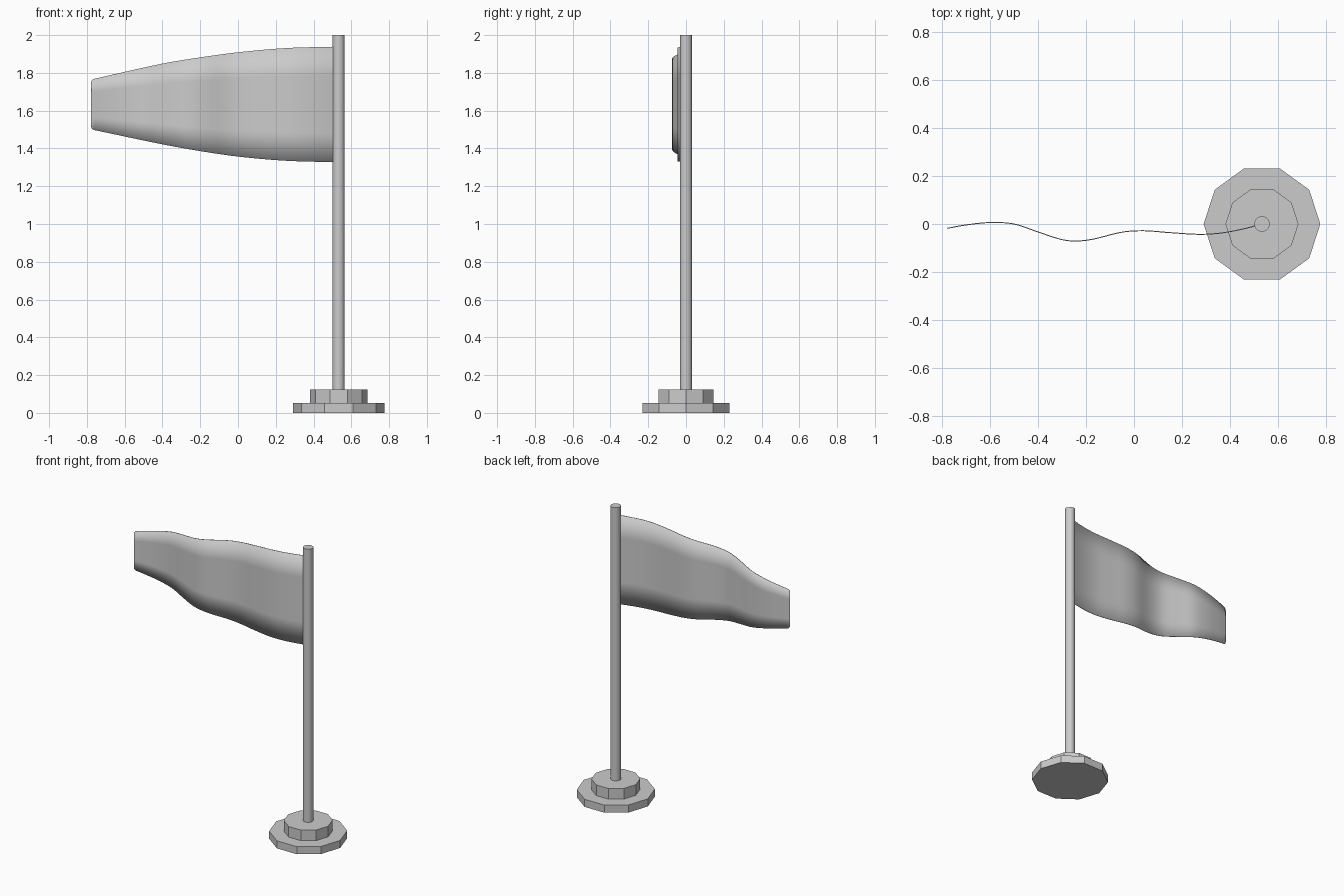
import bpy

if "Cube" in bpy.data.objects:
    bpy.data.objects.remove(bpy.data.objects["Cube"])

PX = 0.533  # pole axis


def cylinder(name, radius, z0, z1, sides, rot=0.0):
    bpy.ops.mesh.primitive_cylinder_add(
        vertices=sides, radius=radius, depth=z1 - z0,
        location=(PX, 0, (z0 + z1) / 2), rotation=(0, 0, rot))
    ob = bpy.context.object
    ob.name = name
    return ob


def spline(points, x):
    """Smooth cubic through (x, value) points sorted by x."""
    n = len(points)

    def slope(i):
        a, b = points[max(i - 1, 0)], points[min(i + 1, n - 1)]
        return (b[1] - a[1]) / (b[0] - a[0])

    i = 0
    while i < n - 2 and x > points[i + 1][0]:
        i += 1
    (x0, v0), (x1, v1) = points[i], points[i + 1]
    h = x1 - x0
    t = (x - x0) / h
    return ((2*t**3 - 3*t**2 + 1) * v0 + (t**3 - 2*t**2 + t) * h * slope(i)
            + (3*t**2 - 2*t**3) * v1 + (t**3 - t**2) * h * slope(i + 1))


# Stepped ten-sided base; a decagon's corner must lie on the x axis
quarter = 1.5707963
cylinder("base_lower", 0.243, 0.0, 0.052, 10, quarter)
cylinder("base_upper", 0.152, 0.052, 0.125, 10, quarter)

# Pole
cylinder("pole", 0.032, 0.12, 2.0, 32)
bpy.ops.object.shade_smooth_by_angle()

# Flag: wave seen from above, and its lower and upper outlines
wave = [(-0.778, -0.018), (-0.7, -0.004), (-0.6, 0.006), (-0.5, 0.0),
        (-0.4, -0.033), (-0.3, -0.065), (-0.24, -0.071), (-0.17, -0.063),
        (-0.05, -0.034), (0.04, -0.028), (0.15, -0.036), (0.27, -0.043),
        (0.35, -0.039), (0.43, -0.026), (0.52, -0.004)]
bottom = [(-0.76, 1.497), (-0.4, 1.422), (-0.2, 1.386), (0.0, 1.357),
          (0.25, 1.335), (0.52, 1.327)]
top = [(-0.76, 1.769), (-0.4, 1.849), (-0.2, 1.882), (0.0, 1.909),
       (0.25, 1.931), (0.52, 1.939)]

# Columns: rounded free end first, then even spacing to the pole
columns = [(-0.778, 1.525, 1.742), (-0.776, 1.510, 1.757), (-0.770, 1.501, 1.765)]
steps = 64
for k in range(steps + 1):
    x = -0.76 + 1.28 * k / steps
    columns.append((x, spline(bottom, x), spline(top, x)))

rows = 4
verts, faces = [], []
for x, lo, hi in columns:
    y = spline(wave, x)
    verts += [(x, y, lo + (hi - lo) * r / rows) for r in range(rows + 1)]
w = rows + 1
for c in range(len(columns) - 1):
    for r in range(rows):
        a = c * w + r
        faces.append((a, a + w, a + w + 1, a + 1))
mesh = bpy.data.meshes.new("flag")
mesh.from_pydata(verts, [], faces)
flag = bpy.data.objects.new("flag", mesh)
bpy.context.collection.objects.link(flag)
bpy.ops.object.select_all(action='DESELECT')
flag.select_set(True)
bpy.context.view_layer.objects.active = flag
bpy.ops.object.shade_smooth_by_angle()
cloth = flag.modifiers.new("cloth_thickness", 'SOLIDIFY')
cloth.thickness = 0.004
cloth.offset = 0
